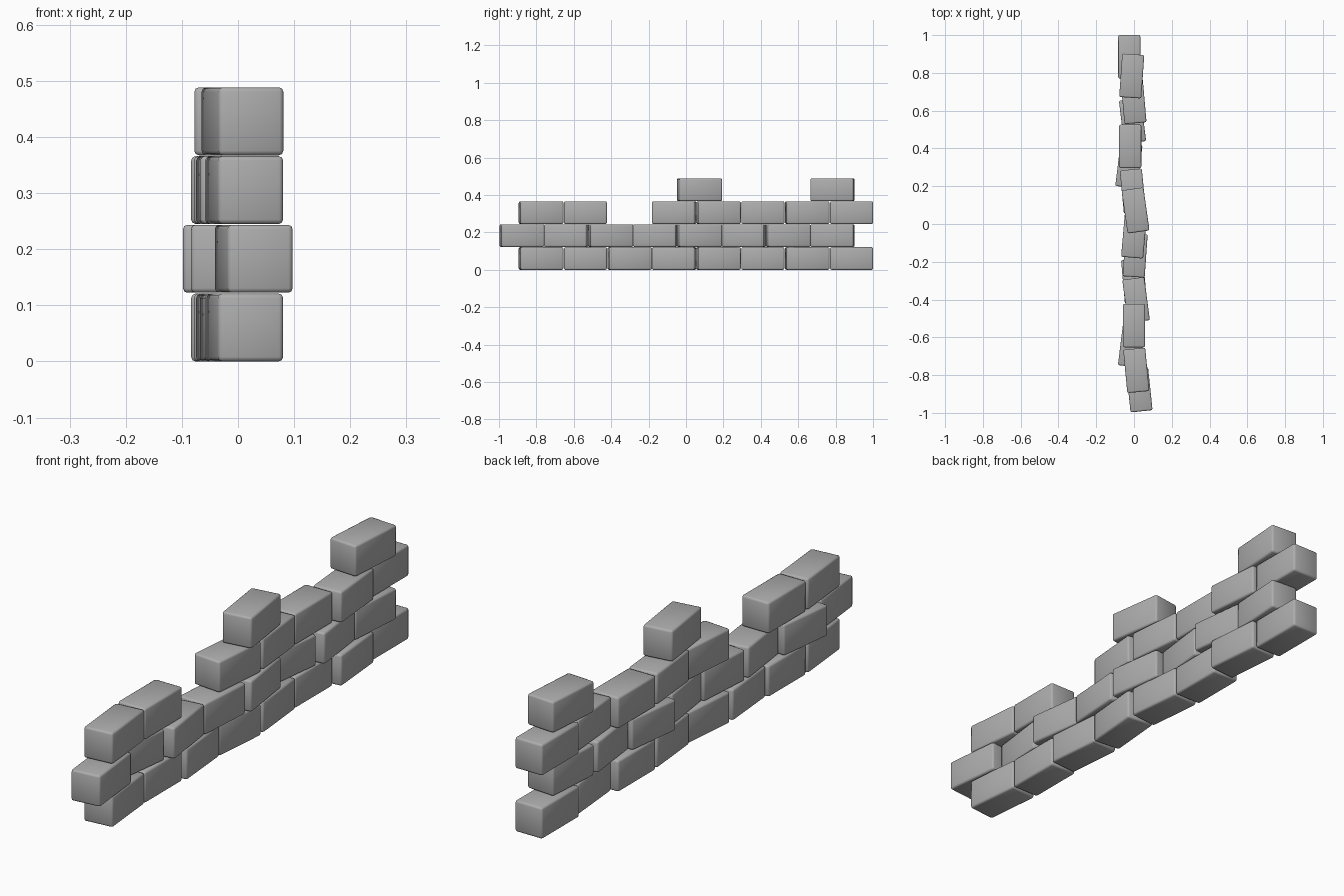
import bpy
import math

cube = bpy.data.objects.get("Cube")
if cube:
    bpy.data.objects.remove(cube, do_unlink=True)

stone = bpy.data.materials.new("grey_stone")
stone.use_nodes = True
GREY = (0.42, 0.42, 0.42, 1)
stone.diffuse_color = GREY
stone.node_tree.nodes["Principled BSDF"].inputs["Base Color"].default_value = GREY

WIDTH, LENGTH, HEIGHT = 0.117, 0.23, 0.121
STEP = 0.1225       # height of one course
PITCH = 0.2372      # spacing of bricks along the wall


def brick(name, x, y, z, turn):
    """One bevelled brick standing on z, turned about its upright axis."""
    bpy.ops.mesh.primitive_cube_add(size=1, location=(x, y, z + HEIGHT / 2))
    ob = bpy.context.object
    ob.name = name
    ob.scale = (WIDTH, LENGTH, HEIGHT)
    bpy.ops.object.transform_apply(location=False, rotation=False, scale=True)
    ob.rotation_euler.z = math.radians(turn)
    ob.data.materials.append(stone)
    bevel = ob.modifiers.new("worn_edges", "BEVEL")
    bevel.width = 0.008
    bevel.segments = 2
    bpy.ops.object.modifier_apply(modifier=bevel.name)
    bpy.ops.object.shade_smooth_by_angle(angle=math.radians(50))


# Sideways shift and turn of each brick, from front to back
odd_course = [(0.012, 5.5), (0, 0), (0, 5), (0, -5),
              (-0.006, 5.5), (-0.02, 0), (-0.002, 5), (-0.025, 0)]
even_course = [(0.028, 6), (-0.013, -7), (0.011, 7.5), (0.006, -4),
               (0.008, 8), (-0.027, -7), (-0.008, 7), (-0.012, -4)]

# Courses: pattern, centre of the first brick, bricks that are still in place
courses = [
    (odd_course, -0.775, range(8)),
    (even_course, -0.877, range(8)),
    (odd_course, -0.775, [0, 1, 3, 4, 5, 6, 7]),
    (even_course, -0.877, [4, 7]),
]

for row, (pattern, start, kept) in enumerate(courses):
    for i in kept:
        shift, turn = pattern[i]
        brick(f"course_{row + 1}_brick_{i + 1}", shift, start + i * PITCH, row * STEP, turn)
